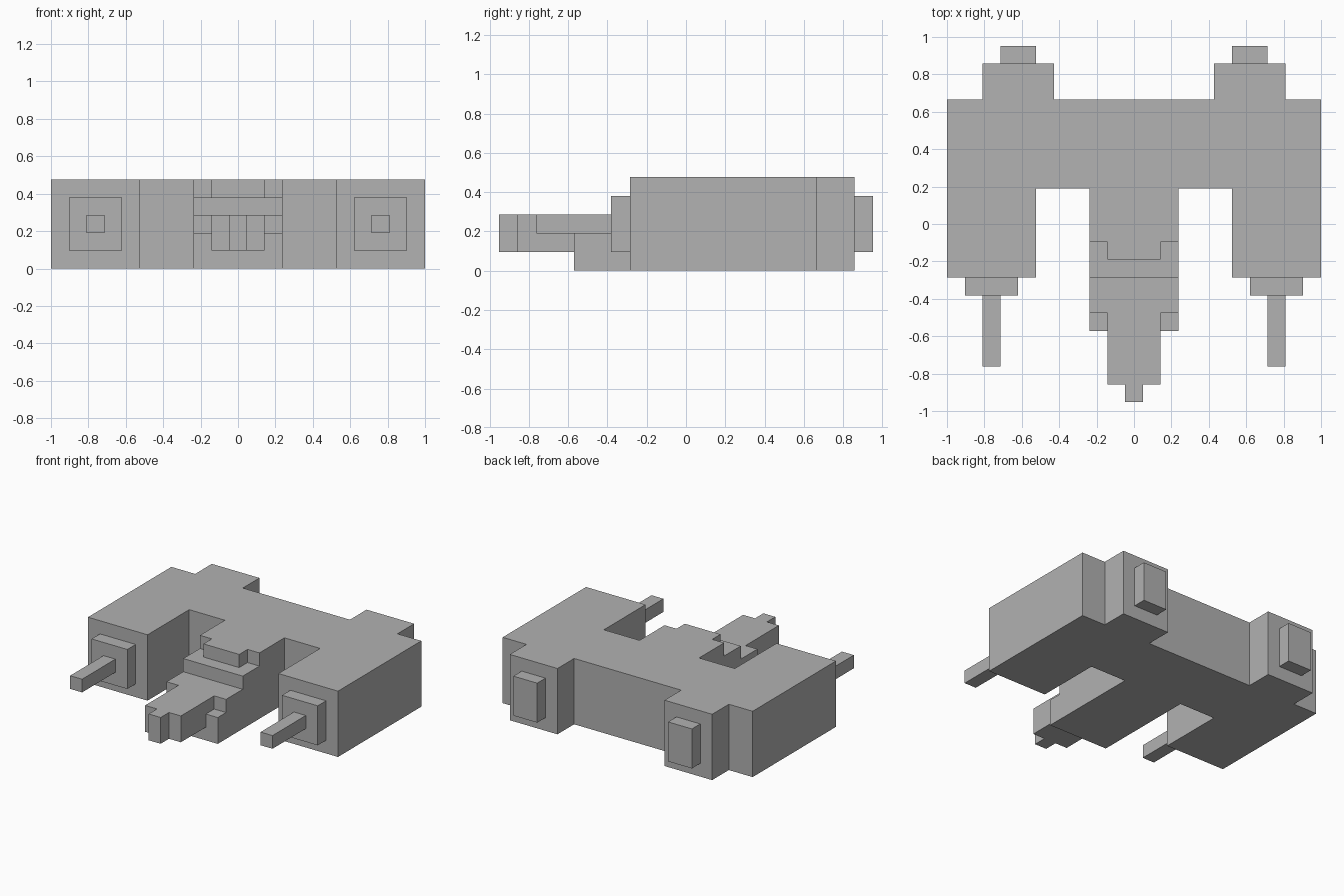
import bpy
import bmesh
from mathutils import Matrix, Vector

cube = bpy.data.objects.get("Cube")
if cube:
    bpy.data.objects.remove(cube, do_unlink=True)

U = 2 / 21  # one grid block

grey = bpy.data.materials.new("hull grey")
grey.use_nodes = True
colour = (0.445, 0.445, 0.445, 1)
grey.diffuse_color = colour
grey.node_tree.nodes["Principled BSDF"].inputs["Base Color"].default_value = colour


def extrude(name, points, direction):
    """Extrude a closed 3D outline, given in blocks, along a direction."""
    bm = bmesh.new()
    face = bm.faces.new([bm.verts.new(p) for p in points])
    ret = bmesh.ops.extrude_face_region(bm, geom=[face])
    moved = [v for v in ret["geom"] if isinstance(v, bmesh.types.BMVert)]
    bmesh.ops.translate(bm, verts=moved, vec=Vector(direction))
    bmesh.ops.transform(bm, matrix=Matrix.Scale(U, 4), verts=bm.verts)
    bmesh.ops.recalc_face_normals(bm, faces=bm.faces)
    mesh = bpy.data.meshes.new(name)
    bm.to_mesh(mesh)
    bm.free()
    mesh.materials.append(grey)
    obj = bpy.data.objects.new(name, mesh)
    bpy.context.collection.objects.link(obj)
    return obj


def plan(name, half, z0, z1):
    """Mirror a half outline (x > 0) across the centre line and raise it."""
    outline = half + [(-x, y) for x, y in reversed(half)]
    return extrude(name, [(x, y, z0) for x, y in outline], (0, 0, z1 - z0))


def box(name, x, y, z):
    corners = [(x[0], y[0], z[0]), (x[1], y[0], z[0]),
               (x[1], y[1], z[0]), (x[0], y[1], z[0])]
    return extrude(name, corners, (0, 0, z[1] - z[0]))


# Hull: side pods, rear engine blocks, bridge and centre body in one outline
plan("hull", [(2.5, -1), (2.5, 2), (5.5, 2), (5.5, -3), (10.5, -3), (10.5, 7),
              (8.5, 7), (8.5, 9), (4.5, 9), (4.5, 7)], 0, 5)

# Stepped cockpit, extruded sideways from its side profile
steps = [(-1, 0), (-6, 0), (-6, 2), (-5, 2), (-5, 3), (-3, 3), (-3, 4), (-1, 4)]
extrude("cockpit", [(-2.5, y, z) for y, z in steps], (5, 0, 0))
box("canopy_brow", (-1.5, 1.5), (-2, -1), (4, 5))

# Nose with narrow tip
plan("nose", [(0.5, -10), (0.5, -9), (1.5, -9), (1.5, -5)], 1, 3)

# Guns and exhausts on both sides
for side, s in (("left", 1), ("right", -1)):
    for part, x0, x1, y, z in (
        ("gun_mount", 6.5, 9.5, (-4, -3), (1, 4)),
        ("gun_barrel", 7.5, 8.5, (-8, -4), (2, 3)),
        ("exhaust", 5.5, 7.5, (9, 10), (1, 4)),
    ):
        box(f"{side}_{part}", sorted((s * x0, s * x1)), y, z)
